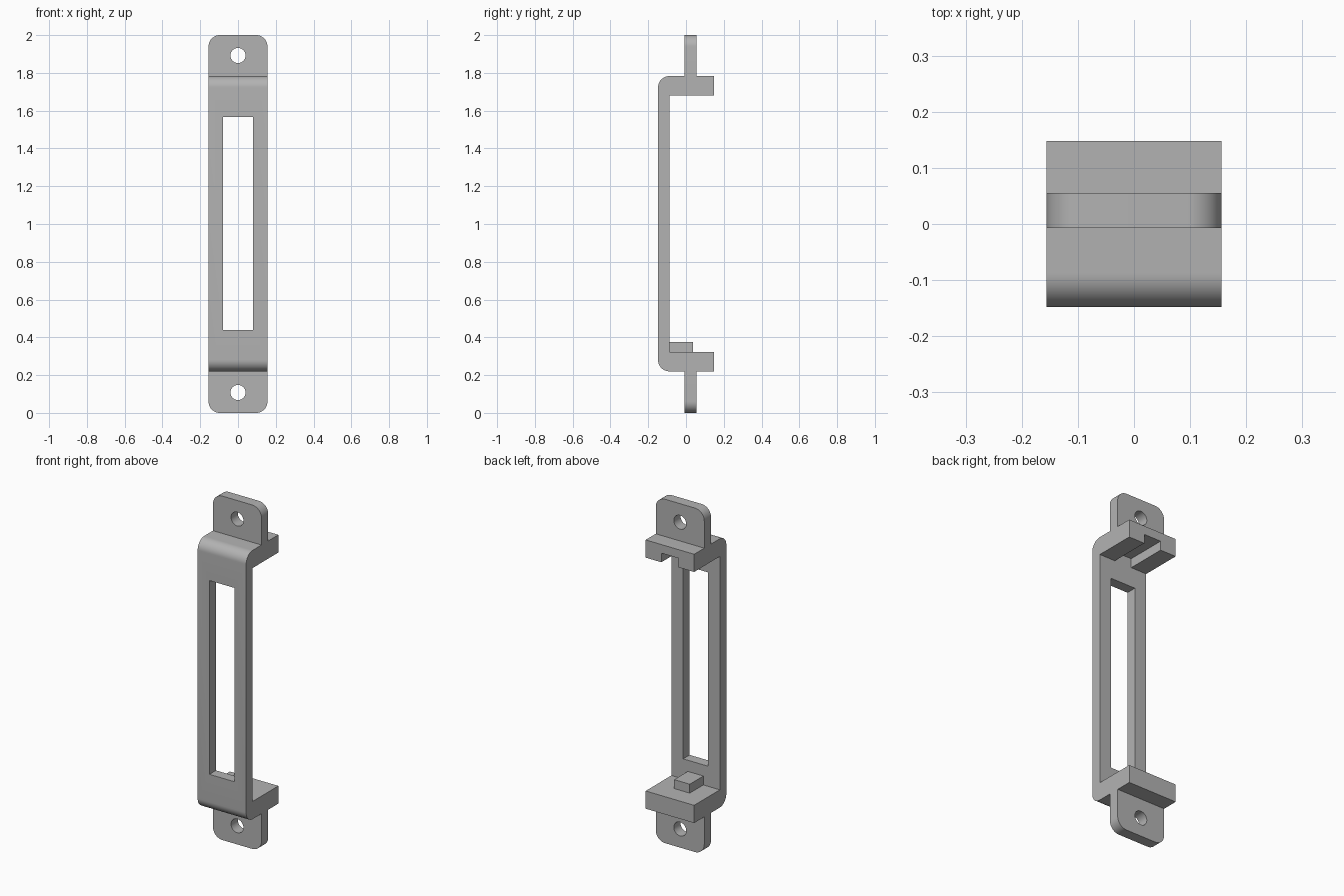
import bpy, bmesh
from math import cos, sin, pi
from mathutils import Vector

if "Cube" in bpy.data.objects:
    bpy.data.objects.remove(bpy.data.objects["Cube"], do_unlink=True)

grey = bpy.data.materials.new("plain grey")
grey.use_nodes = True
grey.diffuse_color = (0.45, 0.45, 0.45, 1)
grey.node_tree.nodes["Principled BSDF"].inputs["Base Color"].default_value = grey.diffuse_color

HALF = 0.156                    # half width of the bracket
FRONT, BACK = -0.148, 0.148     # depth limits
INNER = -0.088                  # rear face of the front plate
LOW, HIGH = 0.22, 1.783         # outer faces of the two arms
ARM = 0.103                     # arm thickness
TAB_FRONT, TAB_BACK = -0.007, 0.055


def arc(cx, cy, r, start, end, steps=12):
    return [(cx + r * cos(start + (end - start) * i / steps),
             cy + r * sin(start + (end - start) * i / steps)) for i in range(steps + 1)]


def extrude(name, outline, to_3d, depth):
    """Solid from a closed outline, placed in space by to_3d and swept by depth."""
    bm = bmesh.new()
    face = bm.faces.new([bm.verts.new(to_3d(a, b)) for a, b in outline])
    swept = bmesh.ops.extrude_face_region(bm, geom=[face])["geom"]
    bmesh.ops.translate(bm, vec=Vector(depth),
                        verts=[v for v in swept if isinstance(v, bmesh.types.BMVert)])
    bmesh.ops.recalc_face_normals(bm, faces=bm.faces)
    mesh = bpy.data.meshes.new(name)
    bm.to_mesh(mesh)
    bm.free()
    mesh.materials.append(grey)
    obj = bpy.data.objects.new(name, mesh)
    bpy.context.collection.objects.link(obj)
    return obj


def box(name, x, y, z):
    rect = [(x[0], y[0]), (x[1], y[0]), (x[1], y[1]), (x[0], y[1])]
    return extrude(name, rect, lambda a, b: (a, b, z[0]), (0, 0, z[1] - z[0]))


def activate(obj):
    bpy.ops.object.select_all(action="DESELECT")
    obj.select_set(True)
    bpy.context.view_layer.objects.active = obj


def cut(obj, cutter):
    mod = obj.modifiers.new("cut", "BOOLEAN")
    mod.operation, mod.solver, mod.object = "DIFFERENCE", "EXACT", cutter
    activate(obj)
    bpy.ops.object.modifier_apply(modifier=mod.name)
    bpy.data.objects.remove(cutter, do_unlink=True)


def smooth(obj):
    activate(obj)
    bpy.ops.object.shade_smooth_by_angle(angle=pi / 6)


# C-shaped body: front plate with two arms and rounded outer bends
r = 0.06
profile = [(BACK, LOW), (BACK, LOW + ARM), (INNER, LOW + ARM),
           (INNER, HIGH - ARM), (BACK, HIGH - ARM), (BACK, HIGH)]
profile += arc(FRONT + r, HIGH - r, r, pi / 2, pi)
profile += arc(FRONT + r, LOW + r, r, pi, 1.5 * pi)
body = extrude("bracket_body", profile, lambda y, z: (-HALF, y, z), (2 * HALF, 0, 0))

# Window in the plate and groove under the upper arm
cut(body, box("window_cutter", (-0.08, 0.08), (-0.2, -0.05), (0.44, 1.567)))
cut(body, box("groove_cutter", (-0.055, 0.055), (INNER, 0.2), (1.6, HIGH - ARM + 0.053)))
smooth(body)

# Peg on the lower arm
box("locating_peg", (-0.05, 0.05), (INNER - 0.01, 0.037), (LOW + ARM - 0.01, 0.375))


# Mounting tabs with rounded ends and a screw hole
def mounting_tab(name, root, tip):
    side = 1 if tip > root else -1
    outline = [(-HALF, root - side * 0.02), (HALF, root - side * 0.02)]
    inset = HALF - r
    outline += [(x, tip + side * (z - r)) for x, z in
                arc(inset, 0, r, 0, pi / 2) + arc(-inset, 0, r, pi / 2, pi)]
    tab = extrude(name, outline, lambda x, z: (x, TAB_FRONT, z), (0, TAB_BACK - TAB_FRONT, 0))
    hole = extrude("hole_cutter", arc(0, tip - side * 0.108, 0.04, 0, 2 * pi, 40)[:-1],
                   lambda x, z: (x, -0.1, z), (0, 0.3, 0))
    cut(tab, hole)
    smooth(tab)


mounting_tab("upper_tab", HIGH, 2.0)
mounting_tab("lower_tab", LOW, 0.0)
